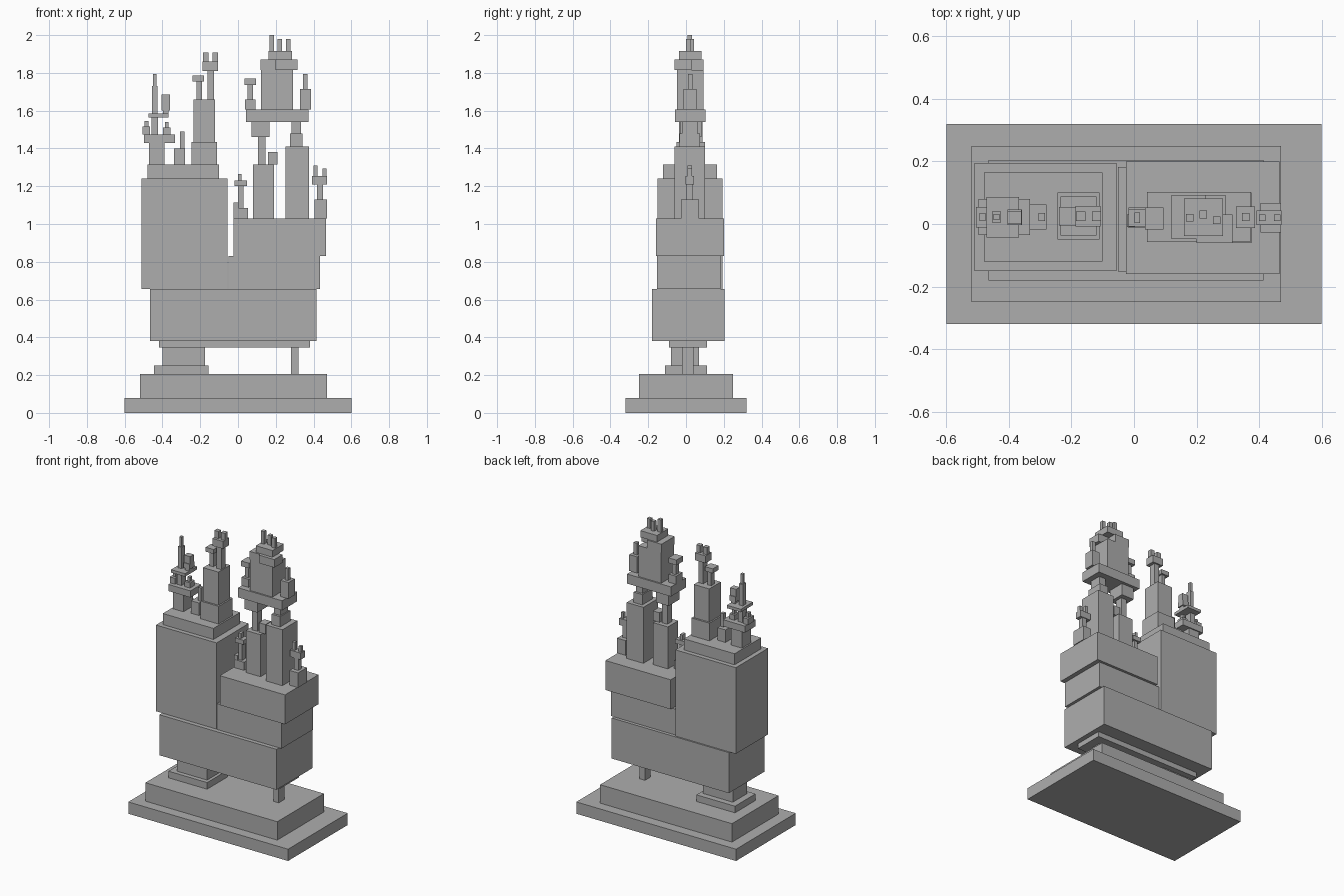
import bpy

default_cube = bpy.data.objects.get("Cube")
if default_cube:
    bpy.data.objects.remove(default_cube, do_unlink=True)

stone = bpy.data.materials.new("grey stone")
stone.use_nodes = True
stone.diffuse_color = (0.42, 0.42, 0.42, 1)
stone.node_tree.nodes["Principled BSDF"].inputs["Base Color"].default_value = stone.diffuse_color


def block(name, on=None, width=0.1, depth=0.1, height=0.1, x=None, y=None):
    """Stand a box on top of another box, sharing its centre unless x or y is given."""
    base_x, base_y, floor = on if on else (0, 0, 0)
    x = base_x if x is None else x
    y = base_y if y is None else y
    bpy.ops.mesh.primitive_cube_add(size=1, location=(x, y, floor + height / 2))
    part = bpy.context.object
    part.name = name
    part.scale = (width, depth, height)
    bpy.ops.object.transform_apply(location=False, rotation=False, scale=True)
    part.data.materials.append(stone)
    return x, y, floor + height


# Stepped base
base = block("base_slab", width=1.2, depth=0.64, height=0.08)
plinth = block("plinth", on=base, width=0.99, depth=0.5, height=0.125, x=-0.025)

# Supports under the main body
footing = block("pier_footing", on=plinth, width=0.29, depth=0.22, height=0.045, x=-0.3)
pier = block("pier", on=footing, width=0.225, depth=0.15, height=0.095, x=-0.288, y=-0.005)
block("slim_leg", on=plinth, width=0.04, depth=0.06, height=0.14, x=0.3, y=0.01)

# Main body
collar = block("body_collar", on=pier, width=0.8, depth=0.2, height=0.035, x=-0.018, y=0.01)
body = block("main_body", on=collar, width=0.88, depth=0.385, height=0.275, x=-0.025, y=0.012)

# Tall block on the right-hand side of the model
tall = block("tall_block", on=body, width=0.455, depth=0.345, height=0.585, x=-0.283, y=0.022)
roof = block("tall_block_roof", on=tall, width=0.38, depth=0.285, height=0.075, x=-0.29)

# Stepped block on the left-hand side of the model
lower = block("lower_block", on=body, width=0.485, depth=0.335, height=0.175, x=0.192, y=0.015)
deck = block("upper_block", on=lower, width=0.49, depth=0.36, height=0.2, x=0.22, y=0.02)

# Outer spire on the tall block
spire = block("outer_spire_base", on=roof, width=0.08, depth=0.1, height=0.115, x=-0.43)
tray = block("outer_spire_tray", on=spire, width=0.165, depth=0.115, height=0.045, x=-0.415)
block("outer_spire_side_post", on=tray, width=0.04, depth=0.065, height=0.04, x=-0.485)
block("outer_spire_side_tip", on=(-0.485, 0.022, tray[2] + 0.04), width=0.02, depth=0.025, height=0.03)
stub = block("outer_spire_stub", on=tray, width=0.04, depth=0.05, height=0.035, x=-0.378)
block("outer_spire_stub_tip", on=stub, width=0.018, depth=0.025, height=0.03)
stem = block("outer_spire_stem", on=tray, width=0.035, depth=0.05, height=0.09, x=-0.44)
shelf = block("outer_spire_shelf", on=stem, width=0.105, depth=0.13, height=0.02, x=-0.42)
mast = block("outer_spire_mast", on=shelf, width=0.028, depth=0.035, height=0.145, x=-0.44)
block("outer_spire_tip", on=mast, width=0.018, depth=0.02, height=0.065)
pod = block("outer_spire_pod", on=shelf, width=0.03, depth=0.04, height=0.015, x=-0.383)
head = block("outer_spire_pod_head", on=pod, width=0.045, depth=0.05, height=0.035)
block("outer_spire_pod_top", on=head, width=0.045, depth=0.04, height=0.05)

# Small chimney between the two spires
chimney = block("chimney", on=roof, width=0.06, depth=0.08, height=0.085, x=-0.31)
block("chimney_tip", on=chimney, width=0.022, depth=0.025, height=0.09, x=-0.295)

# Inner tower on the tall block
foot = block("inner_tower_foot", on=roof, width=0.135, depth=0.15, height=0.12, x=-0.178, y=0.025)
shaft = block("inner_tower_shaft", on=foot, width=0.115, depth=0.125, height=0.225)
post = block("inner_tower_low_post", on=shaft, width=0.028, depth=0.035, height=0.095, x=-0.205)
block("inner_tower_low_cap", on=post, width=0.06, depth=0.06, height=0.03, x=-0.21)
post = block("inner_tower_high_post", on=shaft, width=0.035, depth=0.045, height=0.15, x=-0.145)
cap = block("inner_tower_high_cap", on=post, width=0.08, depth=0.065, height=0.05, x=-0.147)
for side, x in (("right", -0.17), ("left", -0.12)):
    block("inner_tower_prong_" + side, on=cap, width=0.03, depth=0.03, height=0.048, x=x)

# Little post at the inner edge of the deck
foot = block("small_post_foot", on=deck, width=0.07, depth=0.065, height=0.055, x=0.018)
block("small_post_spur", on=deck, width=0.025, depth=0.04, height=0.085, x=-0.01, y=0.01)
post = block("small_post", on=foot, width=0.028, depth=0.035, height=0.115, x=0.015)
cap = block("small_post_cap", on=post, width=0.065, depth=0.055, height=0.03)
block("small_post_tip", on=cap, width=0.018, depth=0.035, height=0.035, x=0.01)

# Two columns carrying the raised keep
column = block("narrow_column", on=deck, width=0.11, depth=0.11, height=0.285, x=0.135, y=0.025)
neck = block("narrow_column_neck", on=column, width=0.04, depth=0.05, height=0.145, x=0.125)
block("narrow_column_capital", on=neck, width=0.095, depth=0.115, height=0.08, x=0.12)
block("narrow_column_pod", on=column, width=0.05, depth=0.06, height=0.065, x=0.185)

column = block("wide_column", on=deck, width=0.125, depth=0.16, height=0.38, x=0.313)
neck = block("wide_column_neck", on=column, width=0.065, depth=0.11, height=0.07, x=0.308)
block("wide_column_capital", on=neck, width=0.05, depth=0.08, height=0.06)
platform = block("keep_platform", on=(0.207, 0.022, 1.54), width=0.33, depth=0.16, height=0.065)

# Raised keep and its crown
keep = block("keep", on=platform, width=0.17, depth=0.14, height=0.21)
block("keep_roof_front", on=keep, width=0.115, depth=0.09, height=0.055, x=0.257, y=-0.015)
roof = block("keep_roof", on=keep, width=0.11, depth=0.14, height=0.055, x=0.175)
crown = block("keep_crown", on=roof, width=0.125, depth=0.12, height=0.045, x=0.223)
for side, x, y, height in (("right", 0.178, 0.02, 0.085), ("middle", 0.222, 0.03, 0.065),
                           ("left", 0.265, 0.012, 0.065)):
    block("crown_prong_" + side, on=crown, width=0.024, depth=0.025, height=height, x=x, y=y)

# Turrets at either end of the platform
foot = block("right_turret_foot", on=platform, width=0.055, depth=0.07, height=0.055, x=0.065, y=0.018)
post = block("right_turret_post", on=foot, width=0.028, depth=0.035, height=0.075)
block("right_turret_cap", on=post, width=0.06, depth=0.07, height=0.035)
foot = block("left_turret_body", on=platform, width=0.06, depth=0.068, height=0.11, x=0.357)
block("left_turret_tip", on=foot, width=0.024, depth=0.025, height=0.08)

# Corner post at the outer edge of the deck
foot = block("corner_post_foot", on=deck, width=0.065, depth=0.095, height=0.1, x=0.438)
post = block("corner_post", on=foot, width=0.032, depth=0.035, height=0.08, x=0.435)
cap = block("corner_post_cap", on=post, width=0.08, depth=0.045, height=0.045, x=0.432)
for side, x, height in (("right", 0.41, 0.055), ("left", 0.458, 0.038)):
    block("corner_post_prong_" + side, on=cap, width=0.02, depth=0.022, height=height, x=x)
